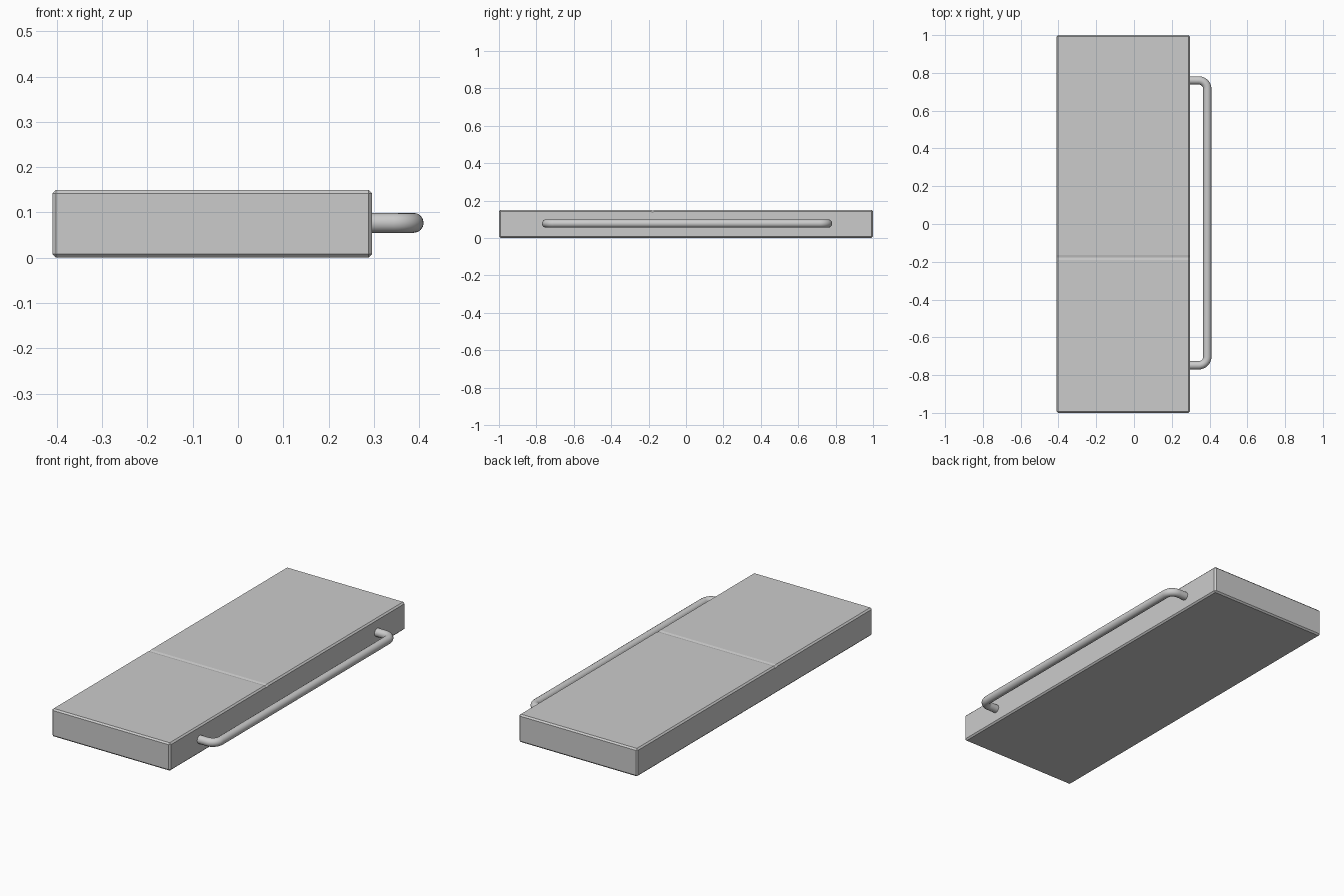
import bpy, bmesh
from math import radians, sin, cos, pi

if "Cube" in bpy.data.objects:
    bpy.data.objects.remove(bpy.data.objects["Cube"])

X0, X1, TOP = -0.41, 0.296, 0.15


def smooth(obj):
    bpy.ops.object.select_all(action='DESELECT')
    obj.select_set(True)
    bpy.context.view_layer.objects.active = obj
    bpy.ops.object.shade_smooth_by_angle(angle=radians(40))


# Panel: side profile with a shallow seam on top, extruded across x
profile = [(-1, 0), (1, 0), (1, TOP), (-0.165, TOP),
           (-0.178, TOP - 0.003), (-0.191, TOP), (-1, TOP)]
bm = bmesh.new()
face = bm.faces.new([bm.verts.new((X0, y, z)) for y, z in profile])
ext = bmesh.ops.extrude_face_region(bm, geom=[face])
moved = [v for v in ext['geom'] if isinstance(v, bmesh.types.BMVert)]
bmesh.ops.translate(bm, verts=moved, vec=(X1 - X0, 0, 0))
bmesh.ops.recalc_face_normals(bm, faces=bm.faces)

# Chamfer all the sharp outer edges
sharp = [e for e in bm.edges if e.calc_face_angle(0) > radians(60)]
bmesh.ops.bevel(bm, geom=sharp, offset=0.008, segments=1, affect='EDGES')
mesh = bpy.data.meshes.new("drawer_front")
bm.to_mesh(mesh)
bm.free()
panel = bpy.data.objects.new("drawer_front", mesh)
bpy.context.collection.objects.link(panel)

# Bar handle: swept path with rounded corners
R, BEND, HX, HZ = 0.022, 0.045, 0.388, 0.077
Y_LOW, Y_HIGH = -0.748, 0.76
path = [(X1 - 0.02, Y_LOW)]
for cy, start in ((Y_LOW + BEND, -pi / 2), (Y_HIGH - BEND, 0)):
    for i in range(9):
        a = start + i * pi / 16
        path.append((HX - BEND + BEND * cos(a), cy + BEND * sin(a)))
path.append((X1 - 0.02, Y_HIGH))

curve = bpy.data.curves.new("handle_path", 'CURVE')
curve.dimensions = '3D'
curve.bevel_depth = R
curve.bevel_resolution = 6
curve.use_fill_caps = True
spline = curve.splines.new('POLY')
spline.points.add(len(path) - 1)
for p, (x, y) in zip(spline.points, path):
    p.co = (x, y, HZ, 1)
handle = bpy.data.objects.new("handle", curve)
bpy.context.collection.objects.link(handle)
bpy.context.view_layer.objects.active = handle
handle.select_set(True)
bpy.ops.object.convert(target='MESH')
smooth(bpy.context.view_layer.objects.active)
